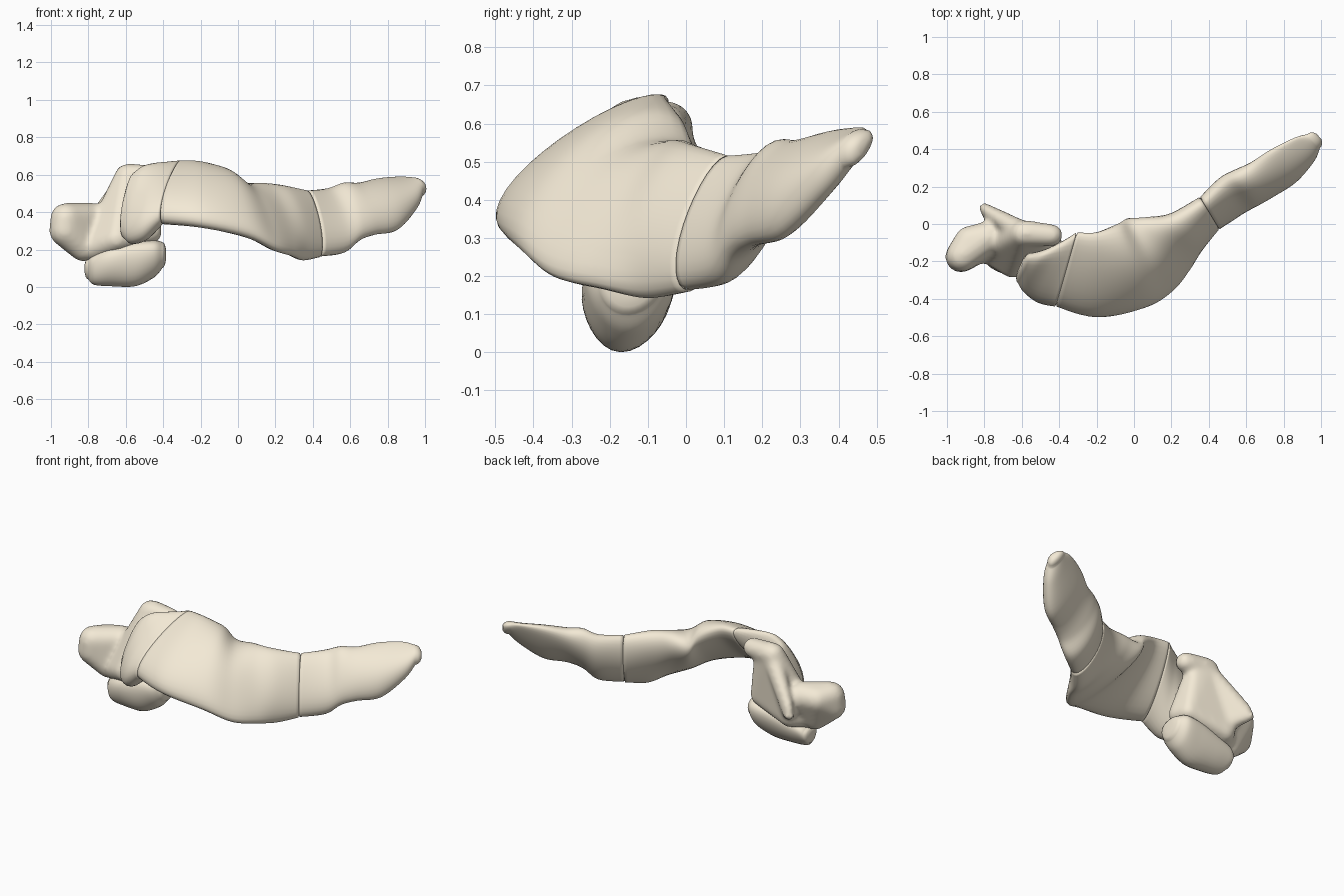
import bpy, bmesh, math
from mathutils import Vector

if "Cube" in bpy.data.objects:
    bpy.data.objects.remove(bpy.data.objects["Cube"])

bone = bpy.data.materials.new("warm_beige")
bone.diffuse_color = (0.9, 0.82, 0.67, 1)
bone.use_nodes = True
bone.node_tree.nodes["Principled BSDF"].inputs["Base Color"].default_value = bone.diffuse_color


def hermite(a, b, c, d, t, k):
    # cubic from b to c, with tangents taken from the neighbours
    t2, t3 = t * t, t * t * t
    return ((2*t3 - 3*t2 + 1) * b + (t3 - 2*t2 + t) * k * (c - a)
            + (3*t2 - 2*t3) * c + (t3 - t2) * k * (d - b))


def smooth_rows(rows, n):
    out = []
    for i in range(len(rows) - 1):
        p = [rows[max(0, min(len(rows) - 1, i + o))] for o in (-1, 0, 1, 2)]
        for s in range(n):
            out.append([hermite(*v, s / n, 0.5) for v in zip(*p)])
    out.append(list(rows[-1]))
    return out


def ring(row, k, scale=1, shift=0, n=8):
    x, y, ang = row[0], row[1], math.radians(row[2])
    q = [Vector(row[i:i + 2]) for i in (3, 5, 7, 9)]
    mid = sum(q, Vector((0, 0))) / 4
    pts = []
    for i in range(4):
        for s in range(n):
            p = hermite(q[i - 1], q[i], q[(i + 1) % 4], q[(i + 2) % 4], s / n, k)
            p = mid + (p - mid) * scale
            pts.append((x - p.x * math.sin(ang) + shift * math.cos(ang),
                        y + p.x * math.cos(ang) + shift * math.sin(ang), p.y))
    return pts


def finish(name, bm):
    bmesh.ops.recalc_face_normals(bm, faces=bm.faces)
    me = bpy.data.meshes.new(name)
    bm.to_mesh(me)
    bm.free()
    me.polygons.foreach_set("use_smooth", [True] * len(me.polygons))
    me.materials.append(bone)
    ob = bpy.data.objects.new(name, me)
    bpy.context.collection.objects.link(ob)
    return ob


def loft(name, rows, round_start=0.01, round_end=0.01, k=0.78):
    # row: x, y, heading, then (across, height) of top, front, bottom and back
    rows = smooth_rows(rows, 6)
    caps = ((0.4, 1.0), (0.75, 0.75), (0.93, 0.4))
    rings = [ring(rows[0], k, s, -round_start * d) for s, d in caps]
    rings += [ring(r, k) for r in rows]
    rings += [ring(rows[-1], k, s, round_end * d) for s, d in reversed(caps)]
    bm = bmesh.new()
    vs = [[bm.verts.new(p) for p in r] for r in rings]
    m = len(vs[0])
    for a, b in zip(vs, vs[1:]):
        for i in range(m):
            bm.faces.new((a[i], a[(i + 1) % m], b[(i + 1) % m], b[i]))
    bm.faces.new(vs[0])
    bm.faces.new(vs[-1])
    return finish(name, bm)


def hull(bm, balls):
    # rounded solid stretched around a set of balls (x, y, z, radius)
    tmp = bmesh.new()
    n = 120
    for x, y, z, r in balls:
        for i in range(n):
            h = 1 - 2 * (i + 0.5) / n
            w, a = math.sqrt(1 - h * h), i * 2.399963
            tmp.verts.new((x + r*w*math.cos(a), y + r*w*math.sin(a), z + r*h))
    bmesh.ops.convex_hull(tmp, input=list(tmp.verts))
    bmesh.ops.delete(tmp, geom=[v for v in tmp.verts if not v.link_faces], context='VERTS')
    bmesh.ops.recalc_face_normals(tmp, faces=tmp.faces)
    me = bpy.data.meshes.new("hull_tmp")
    tmp.to_mesh(me)
    tmp.free()
    bm.from_mesh(me)
    bpy.data.meshes.remove(me)


# middle segment: a broad tilted slab narrowing to the right
loft("middle_segment", [
    (-.36, -.25, -16, .11, .655, -.18, .44, -.08, .35, .19, .60),
    (-.20, -.27, 0, .11, .655, -.20, .43, -.12, .33, .20, .58),
    (-.02, -.21, 18, .07, .625, -.205, .41, -.17, .27, .20, .52),
    (.08, -.15, 32, .03, .55, -.19, .35, -.18, .20, .20, .46),
    (.18, -.09, 40, .05, .55, -.15, .33, -.14, .17, .15, .43),
    (.28, -.03, 43, .04, .54, -.12, .32, -.08, .145, .11, .40),
    (.40, .055, 31, .05, .515, -.09, .30, -.05, .16, .09, .35)])

# end segment: tapers to a rounded tip
loft("end_segment", [
    (.408, .06, 31, .05, .515, -.09, .30, -.05, .165, .09, .35),
    (.52, .155, 35, .05, .525, -.11, .31, -.05, .185, .10, .38),
    (.60, .20, 35, .04, .555, -.11, .37, -.06, .25, .10, .43),
    (.68, .245, 35, .04, .555, -.105, .41, -.07, .28, .09, .46),
    (.80, .315, 38, .05, .573, -.10, .44, -.06, .305, .095, .51),
    (.91, .40, 40, .04, .583, -.075, .50, -.04, .41, .07, .55),
    (.96, .44, 42, .02, .585, -.045, .54, -.02, .485, .05, .555)], round_end=0.04)

# collar joining the middle segment to the hub
loft("collar", [
    (-.58, -.23, -25, .05, .61, -.09, .36, -.03, .26, .07, .42),
    (-.53, -.24, -25, .07, .65, -.13, .36, -.05, .235, .09, .44),
    (-.45, -.25, -20, .10, .66, -.165, .40, -.08, .26, .13, .52),
    (-.368, -.25, -16, .11, .655, -.18, .44, -.08, .35, .19, .60)], round_start=0.03)

# foot under the hub
loft("foot", [
    (-.80, -.13, 0, .0, .15, -.06, .11, .0, .04, .07, .11),
    (-.77, -.14, 0, .0, .17, -.09, .125, -.02, .012, .09, .12),
    (-.68, -.15, 0, .0, .21, -.12, .155, -.02, .004, .11, .14),
    (-.55, -.15, 0, .0, .24, -.12, .175, -.02, .004, .12, .17),
    (-.45, -.15, 0, .0, .25, -.11, .185, .0, .05, .12, .19),
    (-.405, -.15, 0, .0, .24, -.08, .18, .0, .10, .09, .19)], .02, .02, k=.85)

# hub: core, top knob, rear spike and side lobe fused together
hub_bm = bmesh.new()
hull(hub_bm, [(-.59, -.05, .59, .07), (-.52, -.06, .57, .06), (-.47, -.15, .295, .065),
              (-.77, -.14, .21, .075), (-.65, -.225, .255, .065), (-.72, -.04, .22, .06),
              (-.48, -.08, .285, .06)])
hull(hub_bm, [(-.57, -.05, .59, .07), (-.44, -.06, .59, .06)])
hull(hub_bm, [(-.80, .085, .30, .03), (-.78, .07, .36, .03), (-.60, -.04, .56, .06),
              (-.68, -.08, .26, .06)])
hull(hub_bm, [(-.925, -.175, .30, .085), (-.92, -.17, .365, .085), (-.88, -.09, .36, .08),
              (-.83, -.14, .205, .07), (-.78, -.07, .365, .085)])
hub = finish("hub", hub_bm)
rem = hub.modifiers.new("fuse", 'REMESH')
rem.mode = 'VOXEL'
rem.voxel_size = 0.014
rem.use_smooth_shade = True
smo = hub.modifiers.new("soften", 'SMOOTH')
smo.factor = 0.5
smo.iterations = 12
